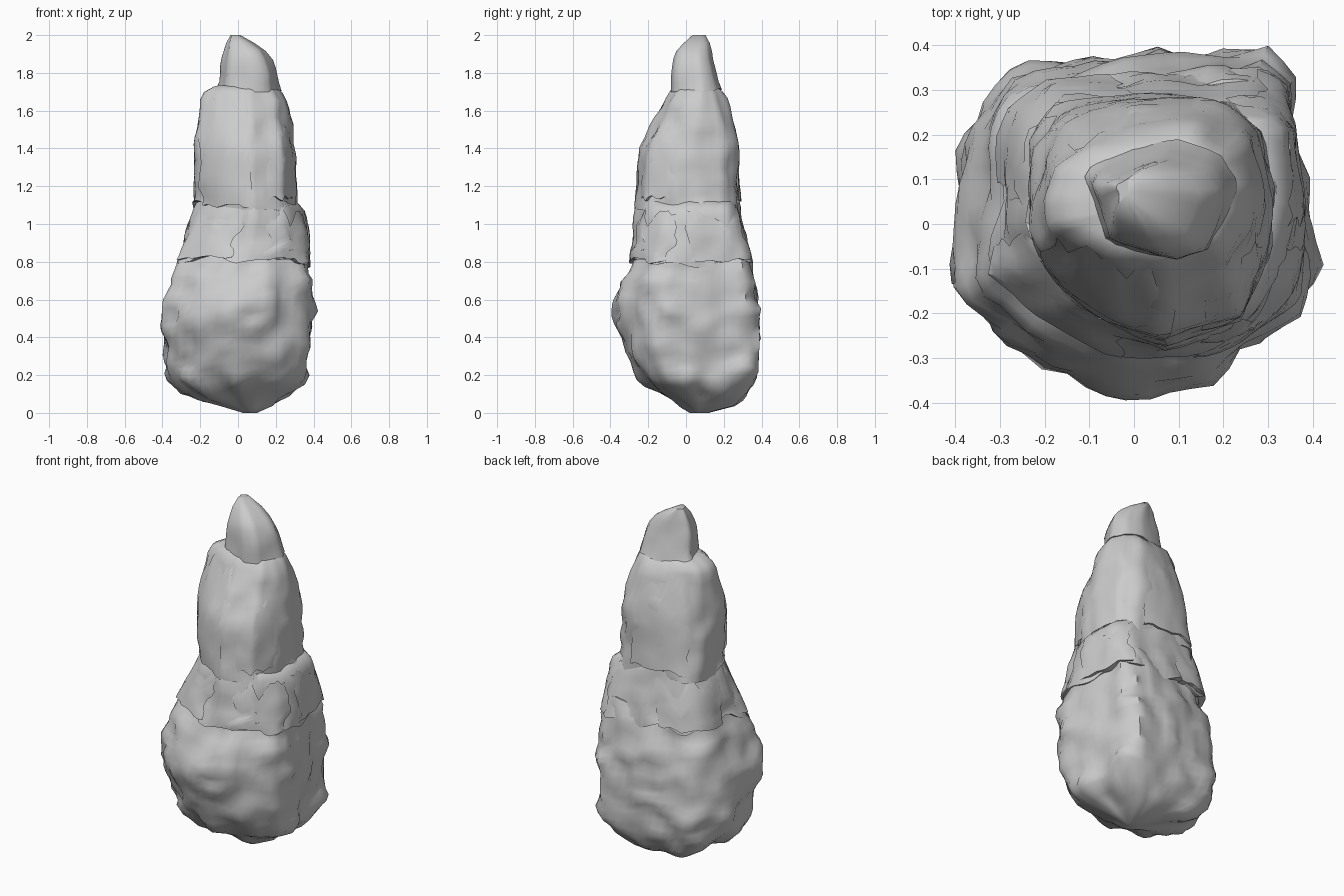
import bpy, bmesh
from mathutils import Vector, noise

if "Cube" in bpy.data.objects:
    bpy.data.objects.remove(bpy.data.objects["Cube"])

# plan outlines, counter-clockwise from the front
BASE = [(-.02, -.395), (.13, -.36), (.3, -.27), (.38, -.21), (.415, -.1), (.375, .12), (.36, .33),
        (.3, .395), (0, .38), (-.25, .35), (-.34, .28), (-.39, .2), (-.4, .05), (-.42, -.15),
        (-.3, -.25), (-.2, -.31)]
SHAFT = [(.06, -.27), (.23, -.21), (.29, -.05), (.31, .05), (.28, .22), (.22, .29), (0, .3),
         (-.18, .285), (-.24, .22), (-.25, .12), (-.245, 0), (-.2, -.07), (-.1, -.17)]
SHOULDER = [(.06, -.12), (.2, -.08), (.25, 0), (.26, .08), (.23, .17), (.14, .22), (0, .21),
            (-.1, .18), (-.17, .12), (-.2, .05), (-.2, -.03), (-.13, -.07), (-.05, -.1)]
CAP = [(.1, -.08), (.17, -.06), (.2, 0), (.24, .1), (.2, .17), (.09, .21), (-.08, .16),
       (-.12, .13), (-.09, .06), (-.07, -.04)]


def unit_outline(poly):
    """Outline as a function of t in 0..1, scaled to a unit box."""
    x0, x1 = min(p[0] for p in poly), max(p[0] for p in poly)
    y0, y1 = min(p[1] for p in poly), max(p[1] for p in poly)
    pts = [Vector(((x - x0) / (x1 - x0), (y - y0) / (y1 - y0))) for x, y in poly]
    lens = [(pts[(i + 1) % len(pts)] - pts[i]).length for i in range(len(pts))]

    def at(t):
        d = (t % 1) * sum(lens)
        for i, l in enumerate(lens):
            if d <= l:
                return pts[i].lerp(pts[(i + 1) % len(pts)], d / l)
            d -= l
        return pts[0]
    return at


def surface(poly, levels, rough, seed, top=None):
    """Rocky wall: levels are (z, x0, x1, y0, y1) boxes; the outline may change to top."""
    low, high = unit_outline(poly), unit_outline(top or poly)
    zlo, zhi = levels[0][0], levels[-1][0]

    def at(t, z, push=0, amount=1):
        lo, hi = levels[0], levels[-1]
        for a, b in zip(levels, levels[1:]):
            if a[0] <= z <= b[0]:
                lo, hi = a, b
                break
        f = min(1, max(0, (z - lo[0]) / (hi[0] - lo[0])))
        _, x0, x1, y0, y1 = [p + (q - p) * f for p, q in zip(lo, hi)]
        g = min(1, max(0, (z - zlo) / (zhi - zlo)))
        u = low(t).lerp(high(t), g)
        p = Vector((x0 + (x1 - x0) * u.x, y0 + (y1 - y0) * u.y, z))
        out = Vector((p.x - (x0 + x1) / 2, p.y - (y0 + y1) / 2, 0)).normalized()
        q = p + Vector((seed, 0, 0))
        n = .8 * noise.noise(q * 5) + .9 * noise.noise(q * 10)
        p += out * (push + amount * rough * (n - .3))
        p.z += rough * noise.noise(q * 7 + Vector((0, 9, 0))) * min(1, 20 * g, 20 * (1 - g))
        return p
    return at


def finish(name, bm, angle):
    bmesh.ops.recalc_face_normals(bm, faces=bm.faces)
    me = bpy.data.meshes.new(name)
    bm.to_mesh(me)
    bm.free()
    ob = bpy.data.objects.new(name, me)
    bpy.context.collection.objects.link(ob)
    bpy.ops.object.select_all(action='DESELECT')
    ob.select_set(True)
    bpy.context.view_layer.objects.active = ob
    bpy.ops.object.shade_smooth_by_angle(angle=angle)


def tier(name, surf, zs, n=56, jag=0.0, seed=0, floor=.75, roof=.3):
    """Rock tier with an uneven lower rim; floor and roof turn inward to that scale."""
    bm = bmesh.new()
    rings = []
    for k, z in enumerate(zs):
        ring = []
        for i in range(n):
            p = surf(i / n, z)
            if jag and k == 0:
                p.z += jag * noise.noise(Vector((p.x * 6 + seed, p.y * 6, 0)))
            ring.append(p)
        rings.append(ring)

    def inset(ring, s):
        c = sum(ring, Vector()) / n
        return [c.lerp(p, s) for p in ring]
    rings = [inset(rings[0], floor)] + rings + [inset(rings[-1], roof)]
    rings = [[bm.verts.new(p) for p in r] for r in rings]
    for a, b in zip(rings, rings[1:]):
        for i in range(n):
            j = (i + 1) % n
            bm.faces.new((a[i], a[j], b[j], b[i]))
    finish(name, bm, .9)


def slab(name, surf, t0, t1, z0, z1, push, seed):
    """Ragged flake, proud at its lower rim and sinking into the rock elsewhere."""
    bm = bmesh.new()
    nu, nv = 12, 10
    rim = lambda a, b: noise.noise(Vector((a * .45 + seed, b * .45, 3.3)))
    g = []
    for v in range(nv + 1):
        row = []
        fv = v / nv
        ta, tb = t0 + .03 * rim(v, 1), t1 + .03 * rim(v, 9)
        for u in range(nu + 1):
            fu = u / nu
            za, zb = z0 + .03 * rim(u, 5), z1 + .1 * rim(u, 13)
            side = min(1, 5 * fu, 5 * (1 - fu))
            lift = (push + .012) * (1 - .7 * fv ** 2) * (.45 + .55 * side) - .006
            row.append(bm.verts.new(surf(ta + (tb - ta) * fu, za + (zb - za) * fv, lift, .4)))
        g.append(row)
    # lower rim turns inward as a ledge
    mid = Vector((0, .04, 0))
    g.insert(0, [bm.verts.new(v.co + (mid - Vector((v.co.x, v.co.y, 0))) * .15) for v in g[0]])
    for a, b in zip(g, g[1:]):
        for u in range(nu):
            bm.faces.new((a[u], a[u + 1], b[u + 1], b[u]))
    finish(name, bm, .75)


def steps(a, b, n):
    return [a + (b - a) * i / n for i in range(n + 1)]


# bulbous foot
foot = surface(BASE, [(.0, .03, .11, .03, .11), (.04, -.1, .19, -.05, .25), (.09, -.25, .27, -.15, .31),
                      (.13, -.34, .34, -.22, .35), (.2, -.395, .395, -.28, .38), (.3, -.4, .4, -.33, .395),
                      (.45, -.42, .41, -.385, .395), (.58, -.4, .412, -.4, .392), (.7, -.375, .41, -.37, .385),
                      (.8, -.33, .39, -.305, .35), (1.1, -.22, .3, -.24, .26)], .034, 0)
tier("foot", foot, [.0, .04, .08] + steps(.11, .9, 20), floor=0, roof=.9)

# collar
collar = surface(BASE, [(.76, -.335, .395, -.335, .37), (.95, -.29, .39, -.3, .32),
                        (1.06, -.25, .365, -.28, .295), (1.12, -.22, .32, -.25, .28)], .025, 4, SHAFT)
tier("collar", collar, steps(.81, 1.12, 7), jag=.08, seed=2, floor=.85, roof=.65)

# shaft
shaft = surface(SHAFT, [(1.03, -.25, .325, -.275, .295), (1.2, -.25, .315, -.268, .285),
                        (1.4, -.24, .305, -.25, .28), (1.52, -.22, .29, -.19, .26),
                        (1.66, -.205, .265, -.115, .22), (1.7, -.185, .245, -.085, .2),
                        (1.74, -.1, .2, -.04, .16)], .02, 8, SHOULDER)
tier("shaft", shaft, steps(1.07, 1.66, 13) + [1.7, 1.73], jag=.08, seed=5, floor=.85, roof=.5)

# cap
cap = surface(CAP, [(1.68, -.125, .245, -.085, .205), (1.8, -.105, .22, -.078, .172),
                    (1.9, -.088, .178, -.058, .145), (1.97, -.067, .075, 0, .125),
                    (2, -.05, .02, .03, .11)], .012, 12)
tier("cap", cap, steps(1.71, 2, 7), n=30, jag=.04, seed=7, floor=.7, roof=0)

# flakes
for i, (surf, t0, t1, z0, z1, push) in enumerate([
        (shaft, .82, 1.01, 1.09, 1.66, .008), (shaft, .05, .19, 1.13, 1.5, .003),
        (shaft, .42, .62, 1.12, 1.62, .003), (collar, .79, .97, .82, 1.07, .01),
        (collar, .05, .2, .81, 1.05, .006), (collar, .24, .4, .81, 1.06, .006),
        (collar, .54, .74, .82, 1.04, .008)]):
    slab(f"flake_{i + 1}", surf, t0, t1, z0, z1, push, i * 7.3)
